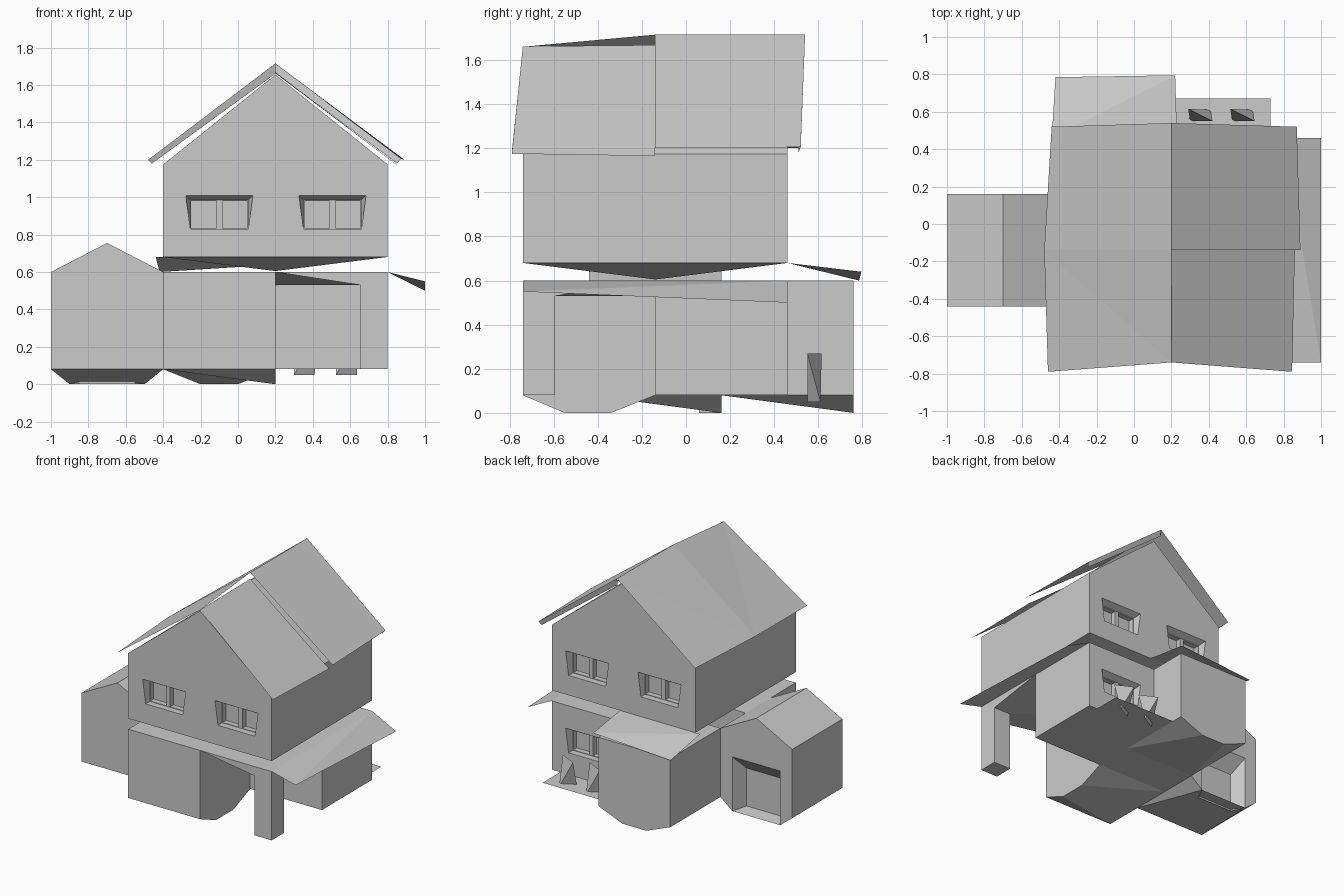
import bpy
from mathutils import Matrix, Vector
from math import radians

old = bpy.data.objects.get("Cube")
if old:
    bpy.data.objects.remove(old)

grey = bpy.data.materials.new("plain_grey")
grey.use_nodes = True
colour = (0.6, 0.6, 0.6, 1)
grey.diffuse_color = colour
grey.node_tree.nodes["Principled BSDF"].inputs["Base Color"].default_value = colour

# Shared grid lines of the plan
LEFT, MID, RIGHT = -0.4, 0.2, 0.8
FRONT, HALL, BACK = -0.74, -0.14, 0.46
BASE, TOP, FLOOR, EAVE = 0.08, 0.6, 0.68, 1.2
CELL = 0.6


def part(name, verts, faces, matrix=Matrix()):
    mesh = bpy.data.meshes.new(name)
    mesh.from_pydata([matrix @ Vector(v) for v in verts], [], faces)
    mesh.materials.append(grey)
    obj = bpy.data.objects.new(name, mesh)
    bpy.context.collection.objects.link(obj)
    return obj


def sheet(name, *verts):
    return part(name, verts, [range(len(verts))])


def loft(name, a, b):
    """Closed solid between two matching outlines."""
    n = len(a)
    sides = [(i, (i + 1) % n, n + (i + 1) % n, n + i) for i in range(n)]
    obj = part(name, list(a) + list(b), [range(n - 1, -1, -1), range(n, 2 * n)] + sides)
    return tidy(obj)


def tidy(obj):
    import bmesh
    bm = bmesh.new()
    bm.from_mesh(obj.data)
    bmesh.ops.recalc_face_normals(bm, faces=bm.faces)
    bm.to_mesh(obj.data)
    bm.free()
    return obj


def rect(x0, x1, y0, y1, z):
    return [(x0, y0, z), (x1, y0, z), (x1, y1, z), (x0, y1, z)]


def upright(x0, x1, z0, z1, y, spread=0):
    return [(x0, y, z0), (x1, y, z0), (x1 + spread, y, z1), (x0 - spread, y, z1)]


def cut(target, a, b):
    cutter = loft("cutter", a, b)
    mod = target.modifiers.new("opening", "BOOLEAN")
    mod.object = cutter
    mod.solver = "EXACT"
    bpy.context.view_layer.objects.active = target
    bpy.ops.object.modifier_apply(modifier=mod.name)
    bpy.data.objects.remove(cutter)


def window(target, x, z, wall, out):
    """Splayed reveal with two deeper panes; out is the outward y direction."""
    cut(target, upright(x - 0.155, x + 0.155, z, z + 0.155, wall - out * 0.05),
        upright(x - 0.155, x + 0.155, z, z + 0.18, wall + out * 0.001, 0.025))
    for side in (-1, 1):
        c = x + side * 0.083
        cut(target, upright(c - 0.067, c + 0.067, z + 0.004, z + 0.15, wall - out * 0.09),
            upright(c - 0.067, c + 0.067, z + 0.004, z + 0.15, wall - out * 0.045))


def door_block(name, x, y, turn, u0, u1, peak=None, recess=False):
    """Square room, base dropping to the doorway on its local y = 0 wall."""
    far = [(0, BASE), (0, TOP)] + ([(CELL / 2, peak)] if peak else []) + [(CELL, TOP), (CELL, BASE)]
    n = len(far)
    verts = [(u, 0, z) for u, z in far] + [(u, CELL, z) for u, z in far]
    verts += [(u0, 0, 0), (u1, 0, 0)]
    a, b = 2 * n, 2 * n + 1
    faces = [(i, i + 1, n + i + 1, n + i) for i in range(n - 1)]
    faces += [range(n, 2 * n), (0, n, a), (a, n, 2 * n - 1, b), (b, 2 * n - 1, n - 1)]
    if recess:
        verts += [(u0, 0, 0.41), (u1, 0, 0.41)]
        verts += [(u, 0.1, z) for u, z in ((u0 + 0.05, 0), (u0 + 0.05, 0.3), (u1 - 0.05, 0.3), (u1 - 0.05, 0))]
        c, d, e, f, g, h = range(b + 1, b + 7)
        faces += [list(range(n)) + [b, d, c, a], (a, e, f, c), (c, f, g, d), (d, g, h, b), (e, f, g, h)]
    else:
        faces.append(list(range(n)) + [b, a])
    part(name, verts, faces, Matrix.Translation((x, y, 0)) @ Matrix.Rotation(radians(turn), 4, "Z"))


# Ground floor rooms with doorways
door_block("garage_wing", LEFT, 0.16, 180, 0.1, 0.5, peak=0.755, recess=True)
door_block("back_room", MID, 0.76, 180, 0.2, 0.4)
door_block("front_room", MID, FRONT, 90, 0.19, 0.4)
sheet("hall_floor", *rect(LEFT, MID, HALL, 0.16, BASE))
side_room = loft("side_room", rect(MID, RIGHT, HALL, BACK, BASE), rect(MID, RIGHT, HALL, BACK, TOP))
window(side_room, 0.505, 0.245, BACK, 1)

# Porch corner post and its sloping ceiling
px, py, pz = 0.655, -0.595, 0.53
part("porch", [
    (MID, FRONT, TOP), (RIGHT, FRONT, TOP), (RIGHT, HALL, TOP), (MID, HALL, TOP),
    (px, FRONT, pz), (px, py, pz), (RIGHT, py, pz), (MID, HALL, pz),
    (px, FRONT, BASE), (px, py, BASE), (RIGHT, py, BASE), (RIGHT, FRONT, BASE)],
    [(0, 1, 2, 3), (0, 4, 8, 11, 1), (1, 11, 10, 6, 2), (4, 5, 9, 8),
     (5, 6, 10, 9), (8, 9, 10, 11), (0, 7, 5, 4), (7, 2, 6, 5)])

# Upper storey: gabled walls with a shallow pointed underside
ridge = 1.655
house = part("upper_storey", [
    *rect(LEFT, RIGHT, FRONT, BACK, FLOOR), *rect(LEFT, RIGHT, FRONT, BACK, 1.175),
    (MID, FRONT, ridge), (MID, BACK, ridge), (MID, HALL, 0.605)],
    [(0, 1, 5, 8, 4), (2, 3, 7, 9, 6), (1, 2, 6, 5), (3, 0, 4, 7), (4, 8, 9, 7), (8, 5, 6, 9)]
    + [(i, (i + 1) % 4, 10) for i in range(4)])
tidy(house)
for wall, out in ((FRONT, -1), (BACK, 1)):
    for x in (-0.1, 0.505):
        window(house, x, 0.83, wall, out)

# Main roof slopes
high = 1.715
part("left_roof", [
    (MID, FRONT, 1.66), (MID, HALL, high), (MID, 0.54, high),
    (-0.44, 0.52, EAVE), (-0.48, HALL, EAVE), (-0.46, -0.79, 1.18)],
    [(0, 4, 5), (0, 1, 4), (1, 2, 4), (2, 3, 4)])
sheet("right_roof_back", (MID, HALL, high), (MID, 0.54, high), (0.87, 0.52, 1.205), (0.89, HALL, EAVE))
sheet("right_roof_front", (MID, FRONT, 1.662), (MID, HALL, 1.668), (0.86, HALL, 1.165), (0.845, -0.79, 1.175))
sheet("back_gable_trim", (MID, 0.54, high), (0.87, 0.52, 1.205), (0.85, 0.51, 1.18), (MID, 0.53, 1.665))

# Lean-to roofs
part("side_awning", [(RIGHT, FRONT, TOP), (1, FRONT, 0.55), (1, BACK, 0.5), (RIGHT, BACK, TOP)],
     [(0, 1, 3), (1, 2, 3)])
part("back_awning", [(-0.44, BACK, FLOOR), (0.23, BACK, FLOOR), (0.22, 0.795, 0.64), (-0.42, 0.785, TOP)],
     [(0, 1, 2), (0, 2, 3)])

# Back terrace with two angular seats
sheet("terrace", *rect(0.2, 0.73, BACK, 0.67, BASE))
for i, x in enumerate((0.29, 0.515)):
    part(f"terrace_seat_{i + 1}", [
        (x, 0.615, 0.27), (x + 0.13, 0.55, 0.27), (x + 0.12, 0.61, 0.05), (x + 0.01, 0.55, 0.05)],
        [(0, 1, 2), (0, 3, 1), (1, 3, 2), (0, 2, 3)])
